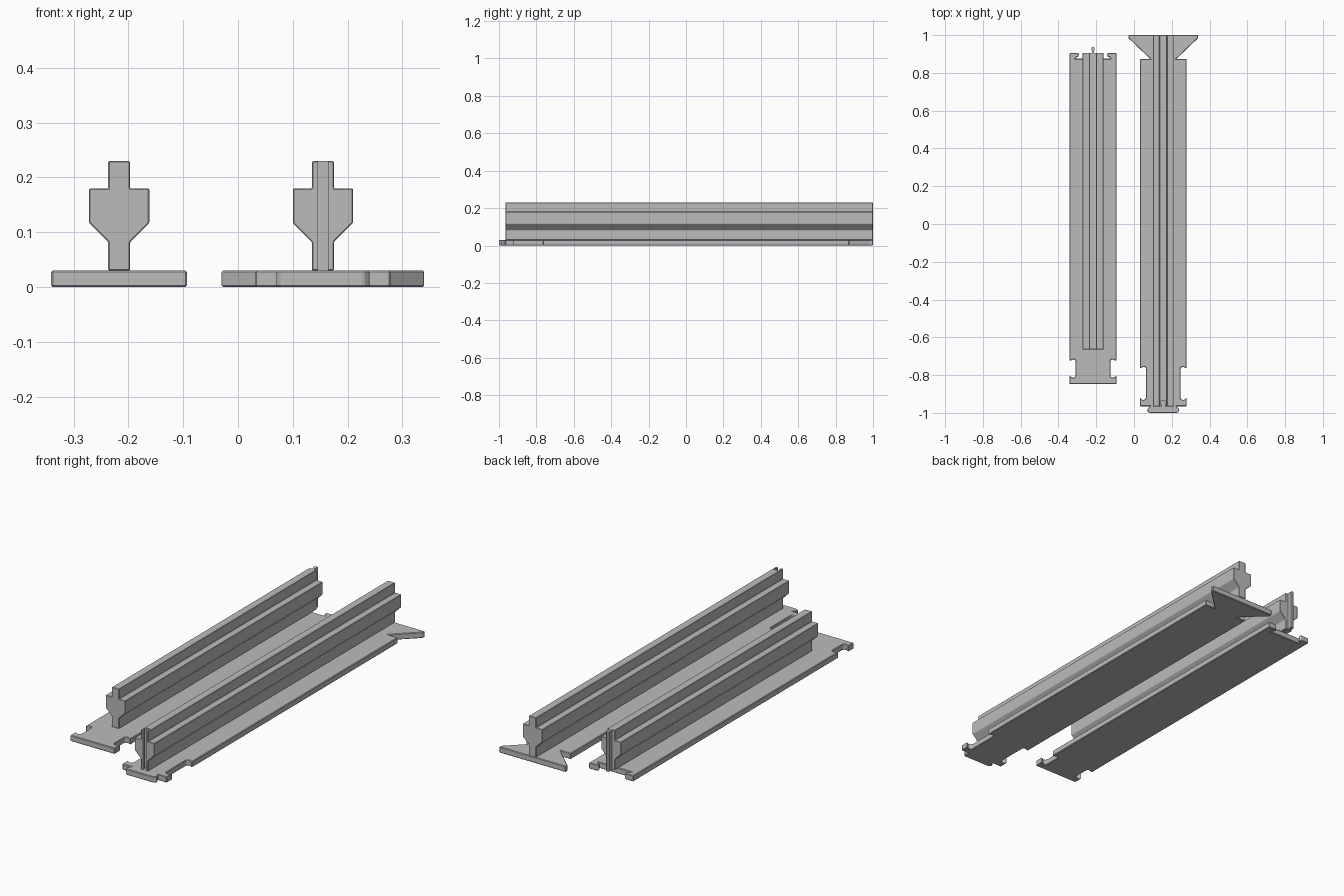
import bpy, bmesh
from mathutils import Vector

old = bpy.data.objects.get("Cube")
if old:
    bpy.data.objects.remove(old, do_unlink=True)

grey = bpy.data.materials.new("light grey plastic")
grey.use_nodes = True
grey.diffuse_color = (0.5, 0.5, 0.5, 1)
grey.node_tree.nodes["Principled BSDF"].inputs["Base Color"].default_value = (0.5, 0.5, 0.5, 1)


def prism(name, points, move):
    """Extrude a closed outline along a vector."""
    bm = bmesh.new()
    face = bm.faces.new([bm.verts.new(p) for p in points])
    out = bmesh.ops.extrude_face_region(bm, geom=[face])
    verts = [g for g in out["geom"] if isinstance(g, bmesh.types.BMVert)]
    bmesh.ops.translate(bm, verts=verts, vec=Vector(move))
    bmesh.ops.recalc_face_normals(bm, faces=bm.faces)
    mesh = bpy.data.meshes.new(name)
    bm.to_mesh(mesh)
    bm.free()
    mesh.materials.append(grey)
    obj = bpy.data.objects.new(name, mesh)
    bpy.context.collection.objects.link(obj)
    return obj


def mirrored(half):
    """Complete a right-hand half outline with its mirror image."""
    return half + [(-u, v) for u, v in reversed(half) if u != 0]


def plan(name, cx, half, z0, z1):
    return prism(name, [(cx + x, y, z0) for x, y in mirrored(half)], (0, 0, z1 - z0))


def soften(obj, width):
    mod = obj.modifiers.new("soft edges", 'BEVEL')
    mod.width = width
    mod.segments = 1
    mod.limit_method = 'ANGLE'


BASE = 0.03      # thickness of the base plates
TOP = 0.23       # height of the rails
W = 0.124        # half width of the base plates
LEFT_X, RIGHT_X = -0.217, 0.155


def side_notch(y0, y1):
    """Hooked notch in the long edge, from front to back."""
    return [(W, y0), (W - 0.008, y0 - 0.007), (W - 0.018, y0 - 0.012),
            (W - 0.028, y0 - 0.009), (W - 0.032, y0),
            (W - 0.032, y1), (W - 0.028, y1 + 0.007), (W - 0.018, y1 + 0.008),
            (W - 0.008, y1 + 0.003), (W, y1)]


def rail(name, cx, y0, y1):
    half = [(0.02, BASE), (0.02, 0.082), (0.055, 0.117),
            (0.055, 0.18), (0.02, 0.18), (0.02, TOP)]
    obj = prism(name, [(cx + x, y0, z) for x, z in mirrored(half)], (0, y1 - y0, 0))
    soften(obj, 0.002)
    return obj


# Short track: plate with a dovetail socket at the back
short_plate = [(W, -0.848)] + side_notch(-0.802, -0.725) + [
    (W, 0.906), (0.08, 0.906), (0.074, 0.9), (0.078, 0.886),
    (0.088, 0.883), (0.092, 0.875)]
soften(plan("short_track_base", LEFT_X, short_plate, 0, BASE), 0.003)
rail("short_track_rail", LEFT_X, -0.665, 0.906)

# Upright tongue on the back of the short rail
tongue = [(0.006, 0.9), (0.006, 0.917), (0.009, 0.924), (0.009, 0.932), (0.005, 0.936)]
plan("short_track_tongue", LEFT_X, tongue, BASE, TOP)

# Long track: plate with a dovetail tab in front and a flared tail behind
long_plate = [(0.075, -1), (0.085, -0.99), (0.085, -0.983), (0.072, -0.965),
              (W, -0.965)] + side_notch(-0.92, -0.765) + [
    (W, 0.873), (0.068, 0.873), (0.185, 0.985), (0.185, 1)]
soften(plan("long_track_base", RIGHT_X, long_plate, 0, BASE), 0.003)
long_rail = rail("long_track_rail", RIGHT_X, -0.965, 1)

# Keyhole slot in the front of the long rail
slot = [(0.009, -0.98), (0.009, -0.953), (0.015, -0.95), (0.015, -0.942), (0.009, -0.936)]
cutter = plan("slot_cutter", RIGHT_X, slot, BASE - 0.01, TOP + 0.01)
cutter.hide_render = True
cutter.hide_viewport = True
cut = long_rail.modifiers.new("slot", 'BOOLEAN')
cut.operation = 'DIFFERENCE'
cut.solver = 'EXACT'
cut.object = cutter
